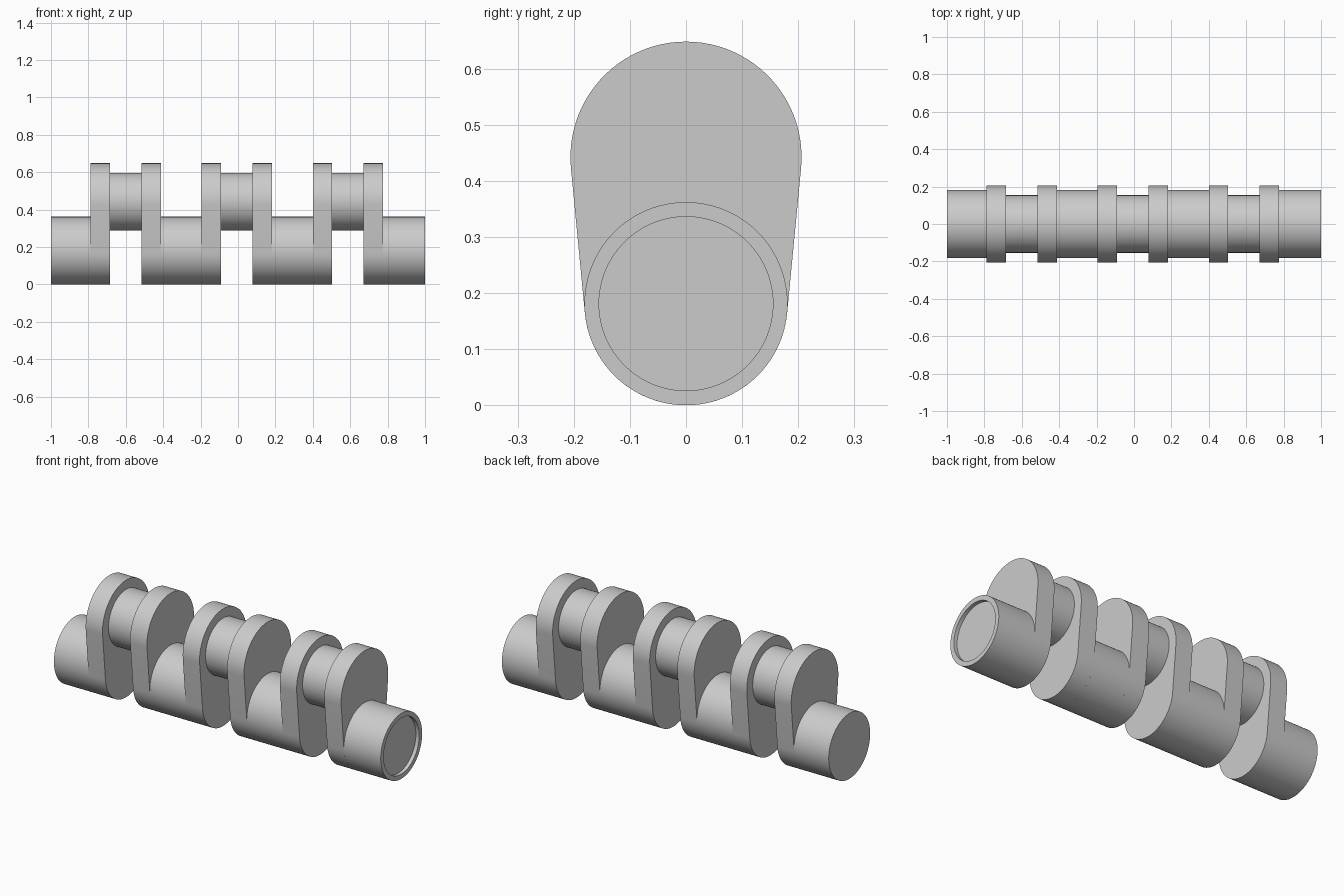
import bpy, bmesh
from math import sin, cos, pi, asin
from mathutils import Vector

if "Cube" in bpy.data.objects:
    bpy.data.objects.remove(bpy.data.objects["Cube"])

R_MAIN, Z_MAIN = 0.181, 0.181      # main journals
R_PIN, Z_PIN = 0.154, 0.443        # crank pins
R_WEB = 0.206                      # rounded top of the webs
WEB, PITCH, PAIR = 0.103, 0.594, 0.272
STARTS = [-0.788 + PITCH * i for i in range(3)]


def arc(r, z, a0, a1, n):
    return [(r * cos(a0 + (a1 - a0) * i / n), z + r * sin(a0 + (a1 - a0) * i / n))
            for i in range(n + 1)]


def prism(name, outline, x0, x1, recess=None):
    """Extrude a (y, z) outline along x; recess = (rim width, depth) at the +x end."""
    bm = bmesh.new()
    base = bm.faces.new([bm.verts.new((x0, y, z)) for y, z in outline])
    ext = bmesh.ops.extrude_face_region(bm, geom=[base], use_keep_orig=True)["geom"]
    bmesh.ops.translate(bm, vec=(x1 - x0, 0, 0),
                        verts=[v for v in ext if isinstance(v, bmesh.types.BMVert)])
    bmesh.ops.recalc_face_normals(bm, faces=bm.faces[:])
    if recess:
        cap = max(bm.faces, key=lambda f: f.calc_center_median().x)
        bmesh.ops.inset_individual(bm, faces=[cap], thickness=recess[0])
        floor = bmesh.ops.extrude_discrete_faces(bm, faces=[cap])["faces"][0]
        bmesh.ops.translate(bm, vec=Vector((-recess[1], 0, 0)), verts=floor.verts[:])
    me = bpy.data.meshes.new(name)
    bm.to_mesh(me)
    bm.free()
    ob = bpy.data.objects.new(name, me)
    bpy.context.collection.objects.link(ob)
    bpy.ops.object.select_all(action='DESELECT')
    ob.select_set(True)
    bpy.context.view_layer.objects.active = ob
    bpy.ops.object.shade_smooth_by_angle()
    return ob


# Outlines: circles, and a web made of two arcs joined by tangent lines
main_circle = arc(R_MAIN, Z_MAIN, 0, 2 * pi, 96)[:-1]
pin_circle = arc(R_PIN, Z_PIN, 0, 2 * pi, 96)[:-1]
t = asin((R_WEB - R_MAIN) / (Z_PIN - Z_MAIN))
web_outline = arc(R_WEB, Z_PIN - 0.001, -t, pi + t, 48) + arc(R_MAIN, Z_MAIN, pi + t, 2 * pi - t, 48)

# Crank throws: two webs with a pin between them
for i, x in enumerate(STARTS):
    prism(f"web_left_{i}", web_outline, x, x + WEB)
    prism(f"web_right_{i}", web_outline, x + PAIR, x + PAIR + WEB)
    prism(f"crank_pin_{i}", pin_circle, x + WEB, x + PAIR)

# Main journals fill the gaps between throws; the right end has a shallow recess
lefts = [-1] + [x + PAIR + WEB for x in STARTS]
rights = STARTS + [1]
for i, (a, b) in enumerate(zip(lefts, rights)):
    prism(f"main_journal_{i}", main_circle, a, b, (0.026, 0.02) if i == 3 else None)
